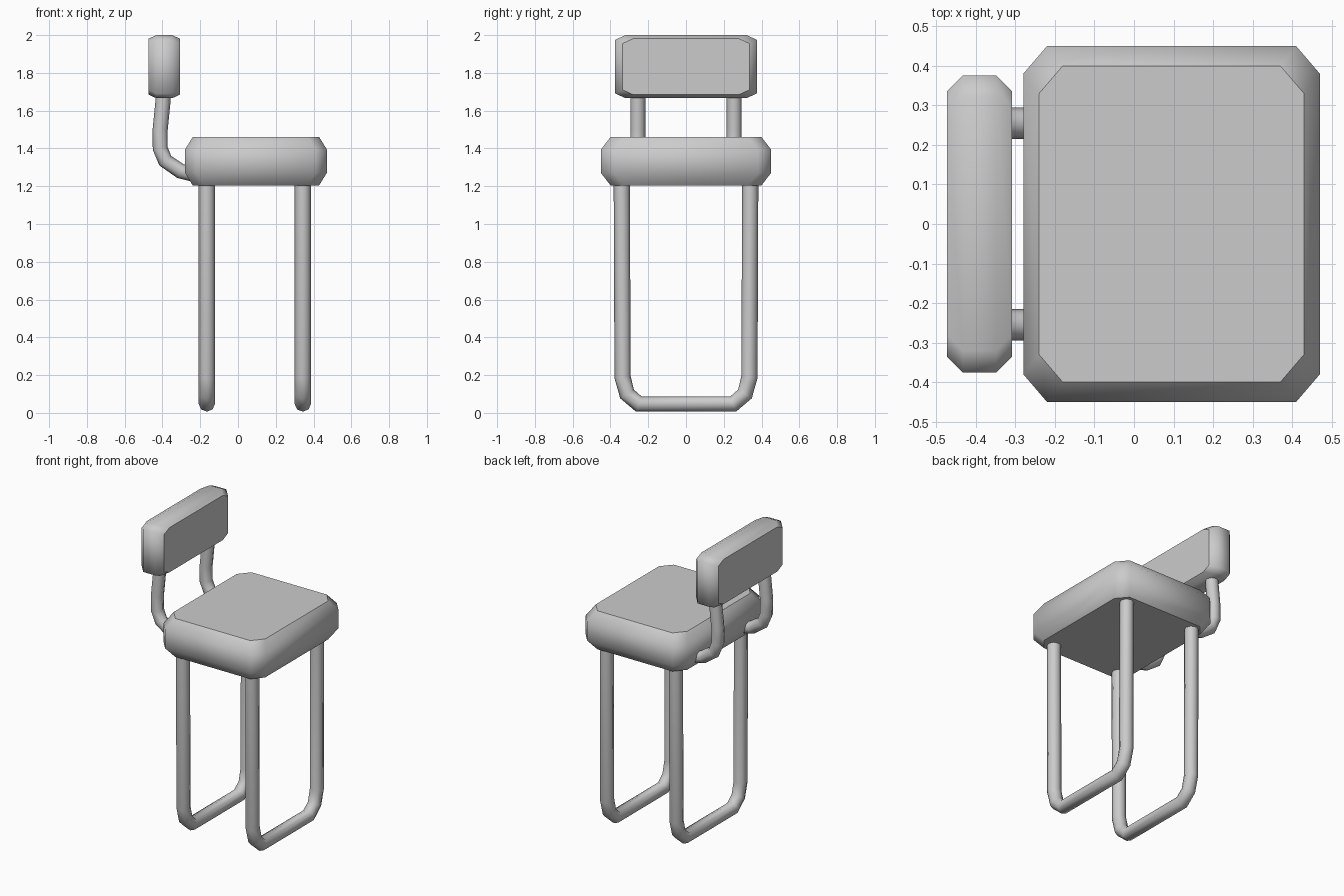
import bpy, bmesh

if "Cube" in bpy.data.objects:
    bpy.data.objects.remove(bpy.data.objects["Cube"])


def octagon(hu, hv, cu, cv):
    """Rectangle outline with cut corners."""
    return [(hu, hv - cv), (hu - cu, hv), (cu - hu, hv), (-hu, hv - cv),
            (-hu, cv - hv), (cu - hu, -hv), (hu - cu, -hv), (hu, cv - hv)]


def cushion(name, rings, place):
    """Loft cut-corner rings; rings = (outline, height)."""
    bm = bmesh.new()
    loops = [[bm.verts.new(place(u, v, w)) for u, v in outline] for outline, w in rings]
    for a, b in zip(loops, loops[1:]):
        for i in range(8):
            j = (i + 1) % 8
            bm.faces.new((a[i], a[j], b[j], b[i]))
    caps = [bm.faces.new(loops[0][::-1]), bm.faces.new(loops[-1])]
    bmesh.ops.recalc_face_normals(bm, faces=bm.faces)
    for f in bm.faces:
        f.smooth = True
    for cap in caps:
        for e in cap.edges:
            e.smooth = False
    mesh = bpy.data.meshes.new(name)
    bm.to_mesh(mesh)
    bm.free()
    bpy.context.collection.objects.link(bpy.data.objects.new(name, mesh))


def tube(name, points, radius):
    """Eight-sided bent pipe."""
    curve = bpy.data.curves.new(name, 'CURVE')
    curve.dimensions = '3D'
    curve.bevel_depth = radius
    curve.bevel_resolution = 2
    curve.use_fill_caps = True
    spline = curve.splines.new('POLY')
    spline.points.add(len(points) - 1)
    for p, co in zip(spline.points, points):
        p.co = (*co, 1)
    bpy.context.collection.objects.link(bpy.data.objects.new(name, curve))


# Seat cushion
inner = octagon(0.335, 0.40, 0.06, 0.07)
outer = octagon(0.375, 0.45, 0.06, 0.07)
cushion("seat", [(inner, 1.205), (outer, 1.27), (outer, 1.395), (inner, 1.46)],
        lambda u, v, w: (u + 0.095, v, w))

# Backrest cushion
inner = octagon(0.335, 0.148, 0.055, 0.025)
outer = octagon(0.375, 0.167, 0.055, 0.025)
cushion("backrest", [(inner, -0.473), (outer, -0.433), (outer, -0.348), (inner, -0.308)],
        lambda u, v, w: (w, u, v + 1.833))

# U-shaped leg loops
half = [(0.34, 1.24), (0.336, 0.19), (0.312, 0.10), (0.25, 0.047)]
path = half + [(-y, z) for y, z in reversed(half)]
for name, x in (("back_legs", -0.165), ("front_legs", 0.343)):
    tube(name, [(x, y, z) for y, z in path], 0.043)

# Bent backrest posts
post = [(-0.395, 1.72), (-0.398, 1.64), (-0.412, 1.50), (-0.412, 1.40),
        (-0.385, 1.335), (-0.305, 1.28), (-0.20, 1.255)]
for name, y in (("left_post", 0.255), ("right_post", -0.255)):
    tube(name, [(x, y, z) for x, z in post], 0.04)
